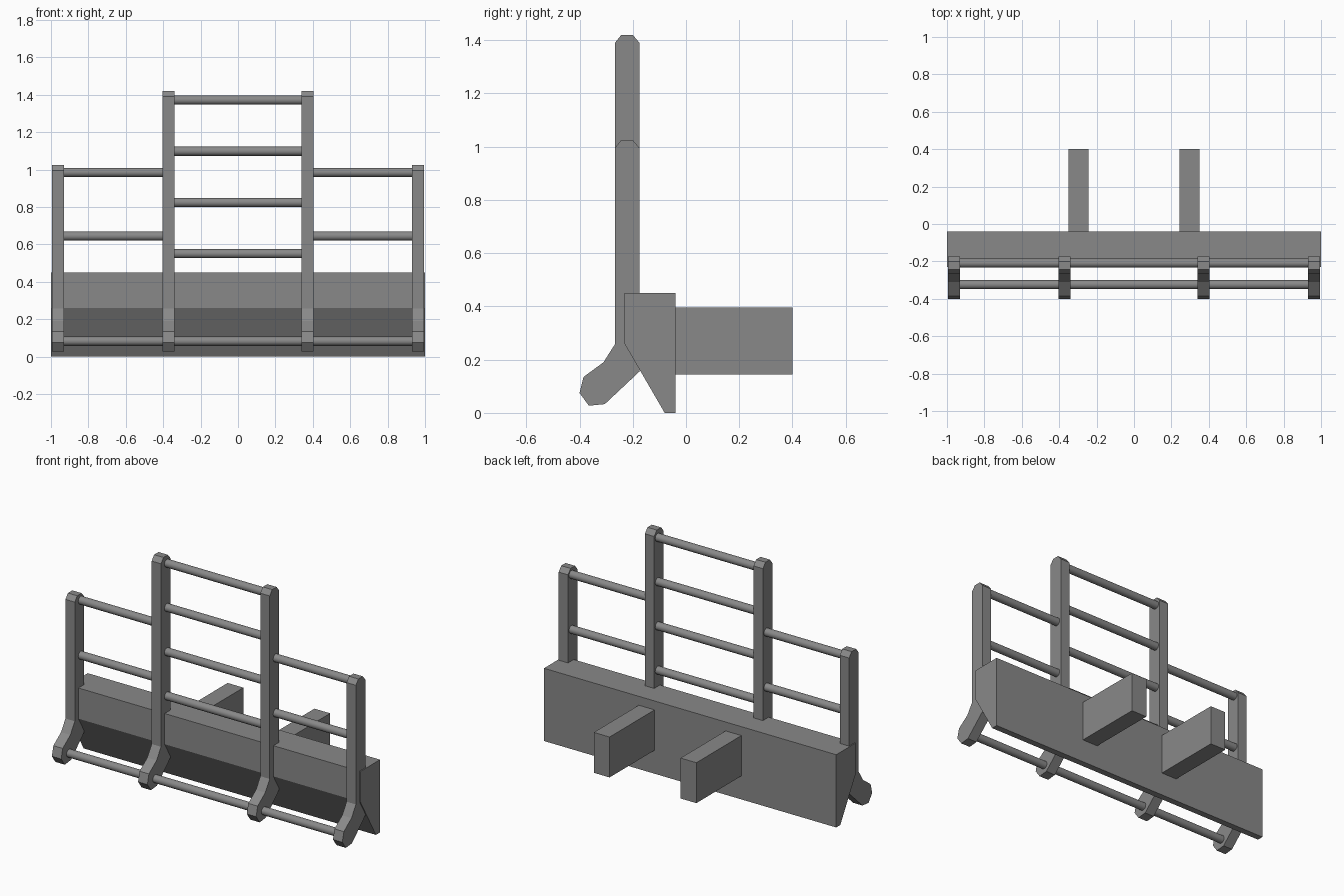
import bpy
import bmesh
from math import pi
from mathutils import Matrix

cube = bpy.data.objects.get("Cube")
if cube:
    bpy.data.objects.remove(cube, do_unlink=True)

# Single painted metal colour
GREY = (0.25, 0.25, 0.25, 1)
metal = bpy.data.materials.new("grey_metal")
metal.use_nodes = True
metal.diffuse_color = GREY
metal.node_tree.nodes["Principled BSDF"].inputs["Base Color"].default_value = GREY


def finish(name, bm):
    bmesh.ops.recalc_face_normals(bm, faces=bm.faces)
    mesh = bpy.data.meshes.new(name)
    bm.to_mesh(mesh)
    bm.free()
    mesh.materials.append(metal)
    obj = bpy.data.objects.new(name, mesh)
    bpy.context.collection.objects.link(obj)
    return obj


def extrude_profile(name, profile, x0, x1):
    """Extrude a (y, z) side profile along x."""
    bm = bmesh.new()
    face = bm.faces.new([bm.verts.new((x0, y, z)) for y, z in profile])
    moved = bmesh.ops.extrude_face_region(bm, geom=[face])["geom"]
    verts = [v for v in moved if isinstance(v, bmesh.types.BMVert)]
    bmesh.ops.translate(bm, verts=verts, vec=(x1 - x0, 0, 0))
    return finish(name, bm)


def rung(name, x0, x1, y, z, radius=0.0245):
    bm = bmesh.new()
    place = Matrix.Translation(((x0 + x1) / 2, y, z)) @ Matrix.Rotation(pi / 2, 4, "Y")
    bmesh.ops.create_cone(bm, cap_ends=True, segments=16, radius1=radius,
                          radius2=radius, depth=x1 - x0, matrix=place)
    for f in bm.faces:
        f.smooth = len(f.verts) == 4
    for e in bm.edges:
        e.smooth = all(f.smooth for f in e.link_faces)
    return finish(name, bm)


def post(name, x, top):
    """Upright with a chamfered top and a foot kicked forward."""
    profile = [(-0.267, 0.258), (-0.267, top - 0.03), (-0.243, top), (-0.2, top),
               (-0.175, top - 0.03), (-0.175, 0.155), (-0.305, 0.033),
               (-0.365, 0.027), (-0.4, 0.075), (-0.385, 0.135), (-0.31, 0.19)]
    extrude_profile(name, profile, x - 0.032, x + 0.032)


# Cross beam with a sloping underside
extrude_profile("cross_beam", [(-0.04, 0), (-0.08, 0), (-0.231, 0.26),
                               (-0.231, 0.45), (-0.04, 0.45)], -1, 1)

# Mounting arms, posts and outer rungs on both sides
OUTER, INNER = 0.962, 0.372
for side, s in (("left", 1), ("right", -1)):
    arm = [(-0.04, 0.145), (0.4, 0.145), (0.4, 0.395), (-0.04, 0.395)]
    extrude_profile(f"{side}_mounting_arm", arm, s * 0.297 - 0.054, s * 0.297 + 0.054)
    post(f"{side}_outer_post", s * OUTER, 1.025)
    post(f"{side}_inner_post", s * INNER, 1.42)
    a, b = sorted((s * INNER, s * OUTER))
    for level, z in (("lower", 0.645), ("upper", 0.985)):
        rung(f"{side}_{level}_rung", a, b, -0.209, z)

# Centre rungs and the low front bar
for i in range(4):
    rung(f"centre_rung_{i + 1}", -INNER, INNER, -0.209, 0.551 + i * 0.2737)
rung("low_front_bar", -OUTER, OUTER, -0.324, 0.083)
